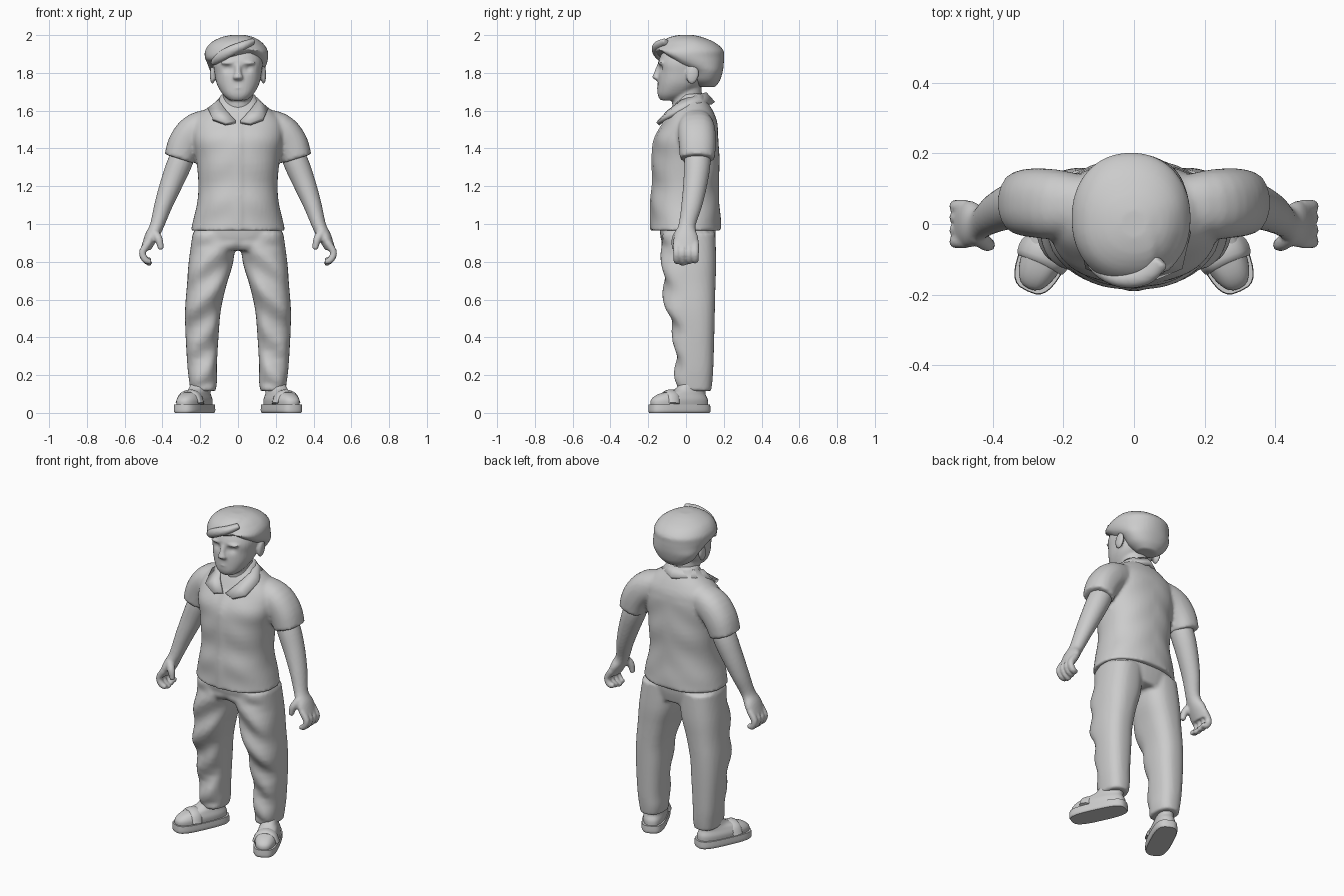
import bpy, bmesh, math
from mathutils import Vector, Matrix

grey = bpy.data.materials.new("plain grey")
grey.diffuse_color = (0.6, 0.6, 0.6, 1)


def resample(rows, sub=4):
    """Catmull-Rom through the rows (x, y, z, radius_a, radius_b)."""
    out = []
    for i in range(len(rows) - 1):
        p = [Vector(rows[min(max(i + k, 0), len(rows) - 1)]) for k in (-1, 0, 1, 2)]
        for s in range(sub):
            t = s / sub
            out.append(0.5 * (2 * p[1] + (p[2] - p[0]) * t
                              + (2 * p[0] - 5 * p[1] + 4 * p[2] - p[3]) * t * t
                              + (3 * p[1] - p[0] - 3 * p[2] + p[3]) * t ** 3))
    return out + [Vector(rows[-1])]


def loft(bm, rows, flat=False, power=2.0, n=32, side=1):
    """Closed tube of superellipse rings; side=-1 mirrors it in x."""
    pts = resample(rows)
    rings = []
    for i, p in enumerate(pts):
        t = Vector((0, 0, 1))
        if not flat:
            t = (pts[min(i + 1, len(pts) - 1)] - pts[max(i - 1, 0)])
            t = Vector(t[:3]).normalized()
        b = (Vector((0, 1, 0)) - t * t.y).normalized()
        a = b.cross(t)
        ring = []
        for k in range(n):
            c, s = math.cos(2 * math.pi * k / n), math.sin(2 * math.pi * k / n)
            c = math.copysign(abs(c) ** (2 / power), c)
            s = math.copysign(abs(s) ** (2 / power), s)
            v = Vector(p[:3]) + a * c * p[3] + b * s * p[4]
            v.x *= side
            ring.append(bm.verts.new(v))
        rings.append(ring)
    faces = [bm.faces.new(rings[0]), bm.faces.new(rings[-1])]
    for r, q in zip(rings, rings[1:]):
        for k in range(n):
            faces.append(bm.faces.new((r[k], r[(k + 1) % n], q[(k + 1) % n], q[k])))
    bmesh.ops.recalc_face_normals(bm, faces=faces)


def ball(bm, loc, size, rot=0):
    m = Matrix.Translation(loc) @ Matrix.Rotation(rot, 4, 'X') @ Matrix.Diagonal((*size, 1))
    bmesh.ops.create_uvsphere(bm, u_segments=16, v_segments=10, radius=1, matrix=m)


def finish(name, bm, voxel=0.0, smooth=2):
    me = bpy.data.meshes.new(name)
    bm.to_mesh(me)
    bm.free()
    me.materials.append(grey)
    ob = bpy.data.objects.new(name, me)
    bpy.context.collection.objects.link(ob)
    bpy.ops.object.select_all(action='DESELECT')
    ob.select_set(True)
    bpy.context.view_layer.objects.active = ob
    bpy.ops.object.shade_smooth_by_angle(angle=math.radians(35))
    if voxel:   # fuse overlapping pieces into one skin
        rm = ob.modifiers.new("fuse", 'REMESH')
        rm.mode, rm.voxel_size, rm.use_smooth_shade = 'VOXEL', voxel, True
        sm = ob.modifiers.new("soften", 'SMOOTH')
        sm.iterations, sm.factor = smooth, 0.5
    return ob


# Shirt: torso, sleeves and button strip
bm = bmesh.new()
torso = [(0, 0, .965, .25, .185), (0, 0, 1.03, .235, .185), (0, -.005, 1.12, .215, .18),
         (0, 0, 1.22, .21, .175), (0, 0, 1.35, .222, .177), (0, .003, 1.45, .24, .168),
         (0, .025, 1.54, .235, .14), (0, .03, 1.6, .18, .112), (0, .03, 1.65, .115, .082),
         (0, .03, 1.69, .085, .065)]
loft(bm, torso, flat=True, power=2.25, n=48)
for v in bm.verts:   # cloth folds
    x, y, z = v.co
    if z < 1.5:
        v.co.y *= 1 + .025 * math.sin(34 * z + 14 * abs(x)) * min(1, abs(x) * 8)
for s in (1, -1):
    loft(bm, [(.1, .05, 1.53, .085, .08), (.215, .055, 1.5, .09, .098),
              (.28, .06, 1.43, .088, .098), (.312, .06, 1.345, .08, .092)], power=2.3, side=s)
loft(bm, [(0, r[1] - r[4], r[2], .02, .006) for r in torso[:7]], flat=True, power=4, n=16)
finish("shirt", bm, .011)

# Shirt collar
bm = bmesh.new()
inner = [(0, .1, 1.69), (.08, .05, 1.675), (.098, -.02, 1.65), (.062, -.09, 1.595), (.012, -.135, 1.54)]
outer = [(0, .145, 1.64), (.11, .07, 1.635), (.155, -.02, 1.605), (.135, -.12, 1.555), (.065, -.15, 1.53)]
for s in (1, -1):
    a, b = ([bm.verts.new((p[0] * s, p[1], p[2])) for p in e] for e in (inner, outer))
    for i in range(4):
        bm.faces.new((a[i], a[i + 1], b[i + 1], b[i])[::s])
bmesh.ops.remove_doubles(bm, verts=bm.verts, dist=1e-4)
bmesh.ops.recalc_face_normals(bm, faces=bm.faces)
collar = finish("collar", bm)
sol = collar.modifiers.new("cloth", 'SOLIDIFY')
sol.thickness, sol.offset = .022, 0

# Arms with curled fingers and thumb
for s, side in ((1, "left"), (-1, "right")):
    bm = bmesh.new()
    loft(bm, [(.26, .06, 1.43, .055, .06), (.305, .06, 1.33, .066, .07), (.35, .05, 1.22, .06, .064),
              (.395, .03, 1.1, .048, .055), (.43, .005, .99, .037, .045),
              (.46, 0, .93, .035, .065), (.488, 0, .87, .026, .066)], side=s, n=24)
    for y in (-.05, -.017, .017, .05):
        tip = .785 + abs(y + .015) * .4
        loft(bm, [(.475, y, .9, .02, .02), (.506, y, .85, .019, .019),
                  (.49, y, .81, .018, .018), (.46, y * .9, tip, .014, .014)], side=s, n=12)
    loft(bm, [(.45, -.03, .96, .025, .025), (.42, -.055, .92, .022, .022),
              (.407, -.06, .865, .015, .015)], side=s, n=12)
    finish(side + "_arm", bm, .008)

# Trousers: hips and two legs, with diagonal creases at the front
bm = bmesh.new()
loft(bm, [(0, .015, .86, .2, .125), (0, .01, .93, .23, .145), (0, .01, 1.02, .225, .15)],
     flat=True, power=2.4, n=48)
for s in (1, -1):
    loft(bm, [(.125, .015, .95, .115, .14), (.143, .018, .8, .118, .142), (.165, .018, .68, .105, .138),
              (.185, .025, .55, .095, .128), (.19, .042, .42, .088, .108), (.19, .045, .25, .078, .1),
              (.185, .045, .17, .074, .095), (.185, .045, .115, .066, .088)],
         flat=True, power=2.5, n=40, side=s)
for v in bm.verts:
    x, y, z = v.co
    if y < .02 and .15 < z < .9:
        v.co.y += .012 * math.sin(32 * z + 24 * abs(x)) * min(1, (.02 - y) * 15)
finish("trousers", bm, .011)

# Shoes: sole and upper, toes turned out
for s, side in ((1, "left"), (-1, "right")):
    for part, rows, pw in (
            ("sole", [(0, 0, 0, .064, .168), (0, 0, .012, .07, .172), (0, 0, .045, .068, .17)], 3.2),
            ("shoe", [(0, 0, .035, .062, .162), (0, 0, .07, .064, .16), (0, .015, .1, .054, .132),
                      (0, .06, .122, .047, .09), (0, .075, .15, .045, .07)], 2.5)):
        bm = bmesh.new()
        loft(bm, rows, flat=True, power=pw, n=32)
        if part == "shoe":   # strap across the instep
            loft(bm, [(-.066, -.06, .05, .012, .03), (-.045, -.055, .095, .012, .032),
                      (0, -.05, .112, .012, .034), (.045, -.055, .095, .012, .032),
                      (.066, -.06, .05, .012, .03)], n=12)
        m = Matrix.Translation((.23 * s, -.035, 0)) @ Matrix.Rotation(math.radians(25 * s), 4, 'Z')
        bm.transform(m)
        finish(side + "_" + part, bm)

# Head: skull, neck, nose, brow, lips and ears
bm = bmesh.new()
loft(bm, [(0, -.09, 1.655, .045, .045), (0, -.065, 1.685, .08, .085), (0, -.035, 1.74, .112, .115),
          (0, -.02, 1.8, .125, .127), (0, -.015, 1.86, .13, .132), (0, 0, 1.94, .11, .11)],
     flat=True, power=2.3)
loft(bm, [(0, .03, 1.52, .09, .085), (0, .01, 1.62, .082, .082), (0, 0, 1.74, .08, .08)], flat=True)
for v in bm.verts:   # eye hollows
    x, y, z = v.co
    if y < -.06:
        v.co.y += .02 * math.exp(-((abs(x) - .05) / .025) ** 2 - ((z - 1.825) / .02) ** 2)
loft(bm, [(0, -.14, 1.845, .014, .012), (0, -.152, 1.8, .018, .018),
          (0, -.158, 1.775, .028, .02), (0, -.145, 1.762, .02, .014)], flat=True, n=16)
ball(bm, (0, -.14, 1.72), (.036, .014, .01))
ball(bm, (0, -.13, 1.68), (.03, .018, .018))
for s in (1, -1):
    ball(bm, (.05 * s, -.132, 1.853), (.042, .016, .011))
    ball(bm, (.135 * s, .035, 1.79), (.014, .033, .05), -.2)
finish("head", bm, .008, 1)

# Hair: swept mass, parted above one eye
bm = bmesh.new()
loft(bm, [(-.005, .11, 1.725, .06, .045), (-.005, .105, 1.76, .11, .075), (-.005, .1, 1.81, .142, .095),
          (-.005, .055, 1.85, .158, .145), (-.008, .018, 1.885, .168, .183), (-.008, .018, 1.92, .165, .18),
          (-.006, .01, 1.96, .138, .145), (0, 0, 1.988, .09, .09), (0, 0, 2.0, .04, .04)],
     flat=True, power=2.15, n=48)
for v in bm.verts:
    x, y, z = v.co
    if y < -.02 and z < 1.93:   # slanting fringe edge
        f = min(1, (-.02 - y) * 10) * min(1, (1.93 - z) / .05)
        v.co.z += f * (.045 - .3 * abs(x - .06))
    if x > .06 and y < .05:     # dip beside the parting
        v.co.z -= .012 * min(1, (.05 - y) * 10) * max(0, 1 - abs(z - 1.96) / .05)
finish("hair", bm, .01, 1)

# Parted lock over the forehead
bm = bmesh.new()
loft(bm, [(.075, -.1, 1.965, .018, .03), (.03, -.145, 1.945, .024, .03), (-.04, -.155, 1.915, .028, .025),
          (-.1, -.125, 1.88, .026, .022), (-.135, -.08, 1.85, .014, .014)], n=16)
finish("fringe", bm, .009, 1)
